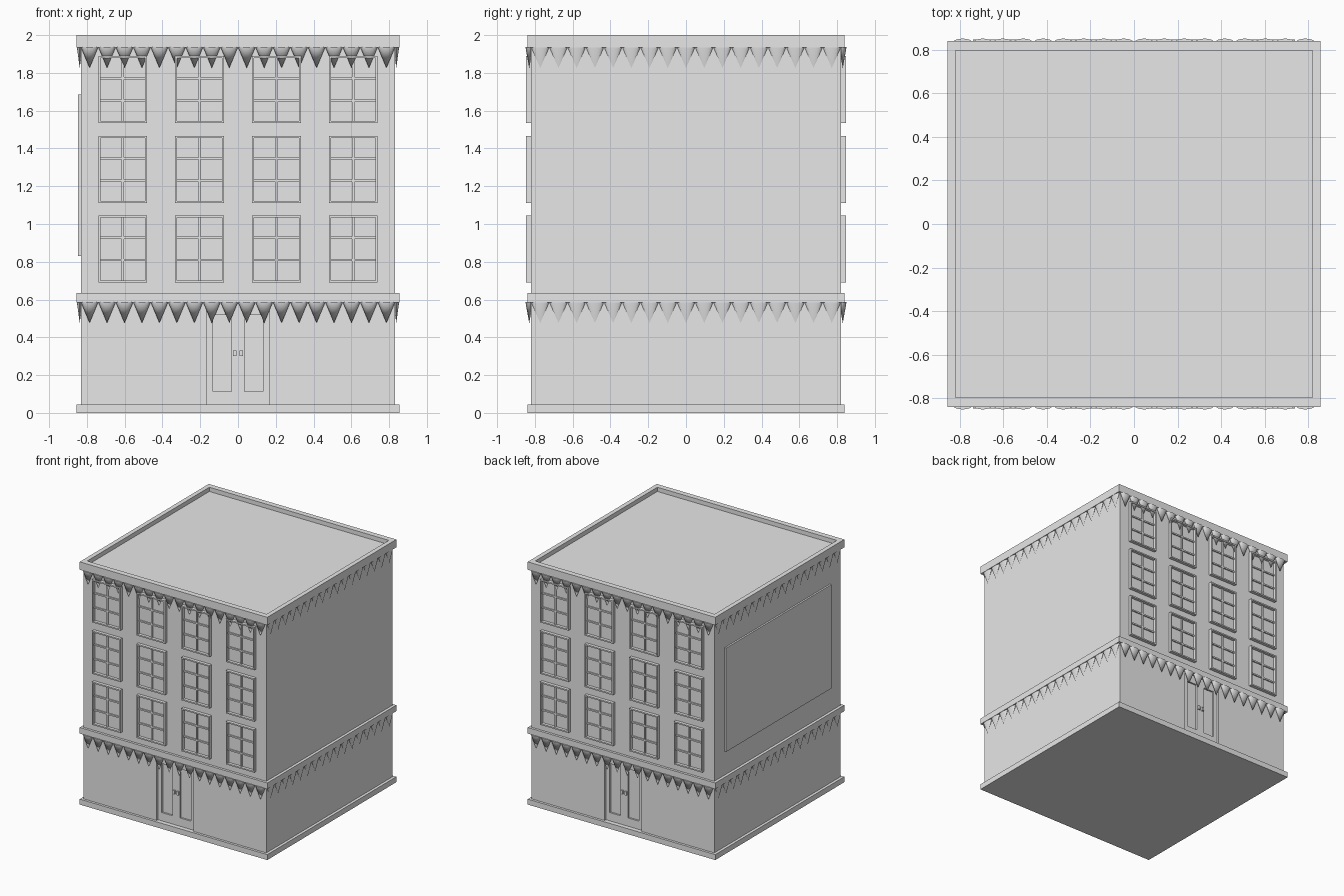
import bpy
import bmesh
import math
from mathutils import Matrix, Vector

if "Cube" in bpy.data.objects:
    bpy.data.objects.remove(bpy.data.objects["Cube"], do_unlink=True)

stone = bpy.data.materials.new("plain grey")
stone.use_nodes = True
GREY = (0.8, 0.8, 0.8, 1)
stone.diffuse_color = GREY
stone.node_tree.nodes["Principled BSDF"].inputs["Base Color"].default_value = GREY

WALL_X, WALL_Y = 0.832, 0.82
TRIM_X, TRIM_Y = 0.855, 0.84


def finish(name, bm, smooth=False):
    bmesh.ops.recalc_face_normals(bm, faces=bm.faces)
    mesh = bpy.data.meshes.new(name)
    bm.to_mesh(mesh)
    bm.free()
    mesh.materials.append(stone)
    obj = bpy.data.objects.new(name, mesh)
    bpy.context.collection.objects.link(obj)
    if smooth:
        bpy.ops.object.select_all(action="DESELECT")
        obj.select_set(True)
        bpy.context.view_layer.objects.active = obj
        bpy.ops.object.shade_smooth_by_angle(angle=math.radians(50))
    return obj


def box(bm, xs, ys, zs):
    """Box between pairs of limits; returns its faces."""
    centre = Vector([sum(p) / 2 for p in (xs, ys, zs)])
    size = [abs(p[1] - p[0]) for p in (xs, ys, zs)]
    matrix = Matrix.Translation(centre) @ Matrix.Diagonal((*size, 1))
    verts = bmesh.ops.create_cube(bm, size=1, matrix=matrix)["verts"]
    return list({f for v in verts for f in v.link_faces})


def sunk_box(bm, xs, ys, zs, direction, margin, depth):
    """Box with a recess in the face that points along direction."""
    direction = Vector(direction)
    faces = box(bm, xs, ys, zs)
    face = max(faces, key=lambda f: f.calc_center_median().dot(direction))
    centre = face.calc_center_median()
    rim = bmesh.ops.extrude_discrete_faces(bm, faces=[face])["faces"][0]
    for v in rim.verts:
        for axis in range(3):
            if not direction[axis]:
                v.co[axis] -= math.copysign(margin[axis], v.co[axis] - centre[axis])
    floor = bmesh.ops.extrude_discrete_faces(bm, faces=[rim])["faces"][0]
    for v in floor.verts:
        v.co -= direction * depth


def both(half):
    return (-half, half)


# Ground floor: plan outline with a door recess front and back
DOOR, CORE = 0.168, 0.785
half_plan = [(-WALL_X, -WALL_Y), (-DOOR, -WALL_Y), (-DOOR, -CORE),
             (DOOR, -CORE), (DOOR, -WALL_Y), (WALL_X, -WALL_Y)]
plan = half_plan + [(-x, -y) for x, y in half_plan]
bm = bmesh.new()
base = bm.faces.new([bm.verts.new((x, y, 0.02)) for x, y in plan])
top = bmesh.ops.extrude_face_region(bm, geom=[base])["geom"]
bmesh.ops.translate(bm, vec=(0, 0, 0.59),
                    verts=[g for g in top if isinstance(g, bmesh.types.BMVert)])
finish("ground_floor_walls", bm)

# Upper walls
bm = bmesh.new()
box(bm, both(WALL_X), both(WALL_Y), (0.61, 1.95))
finish("upper_walls", bm)

# Horizontal trims
for name, zs in (("base_trim", (0, 0.045)), ("middle_trim", (0.585, 0.635))):
    bm = bmesh.new()
    box(bm, both(TRIM_X), both(TRIM_Y), zs)
    finish(name, bm)

# Roof with raised parapet
bm = bmesh.new()
sunk_box(bm, both(TRIM_X), both(TRIM_Y), (1.935, 2), (0, 0, 1), (0.037, 0.045, 0), 0.035)
finish("roof_parapet", bm)

# Billboard panel on the right wall
bm = bmesh.new()
box(bm, (-0.846, -0.82), both(0.685), (0.83, 1.685))
finish("side_panel", bm)

# Windows and doors on the front and the back
for side, label in ((-1, "front"), (1, "back")):
    out = (0, side, 0)
    bm = bmesh.new()
    for x in (-0.61, -0.204, 0.204, 0.61):
        for z in (0.868, 1.288, 1.712):
            sunk_box(bm, (x - 0.129, x + 0.129), (side * 0.81, side * 0.846),
                     (z - 0.177, z + 0.177), out, (0.011, 0, 0.011), 0.024)
            bar_y = (side * 0.81, side * 0.832)
            box(bm, (x - 0.006, x + 0.006), bar_y, (z - 0.17, z + 0.17))
            for row in (-1, 1):
                bar = z + row * 0.059
                box(bm, (x - 0.122, x + 0.122), bar_y, (bar - 0.006, bar + 0.006))
    finish(label + "_windows", bm)

    bm = bmesh.new()
    for s in (-1, 1):
        sunk_box(bm, (0, s * DOOR), (side * 0.77, side * 0.803), (0.04, 0.59),
                 out, (0.035, 0, 0.073), 0.014)
    finish(label + "_doors", bm)

    bm = bmesh.new()
    for s in (-1, 1):
        box(bm, (s * 0.009, s * 0.027), (side * 0.795, side * 0.816), (0.3, 0.33))
    finish(label + "_door_handles", bm)


# Rows of hanging icicles under the upper two trims
def icicle(bm, x, y, rx, ry, top, length):
    matrix = (Matrix.Translation((x, y, top - length / 2))
              @ Matrix.Diagonal((rx, ry, length, 1)) @ Matrix.Rotation(math.pi, 4, "X"))
    bmesh.ops.create_cone(bm, cap_ends=True, segments=16, radius1=1, radius2=0,
                          depth=1, matrix=matrix)


def row_positions(half, count):
    return [half * ((2 * i + 1) / count - 1) for i in range(count)]


for name, top in (("lower_icicles", 0.587), ("upper_icicles", 1.937)):
    bm = bmesh.new()
    for s in (-1, 1):
        for x in row_positions(WALL_X, 18):
            icicle(bm, x, s * 0.83, WALL_X / 18, 0.02, top, 0.111)
        for y in row_positions(WALL_Y, 17):
            icicle(bm, s * 0.838, y, 0.015, WALL_Y / 17, top, 0.111)
    finish(name, bm, smooth=True)
